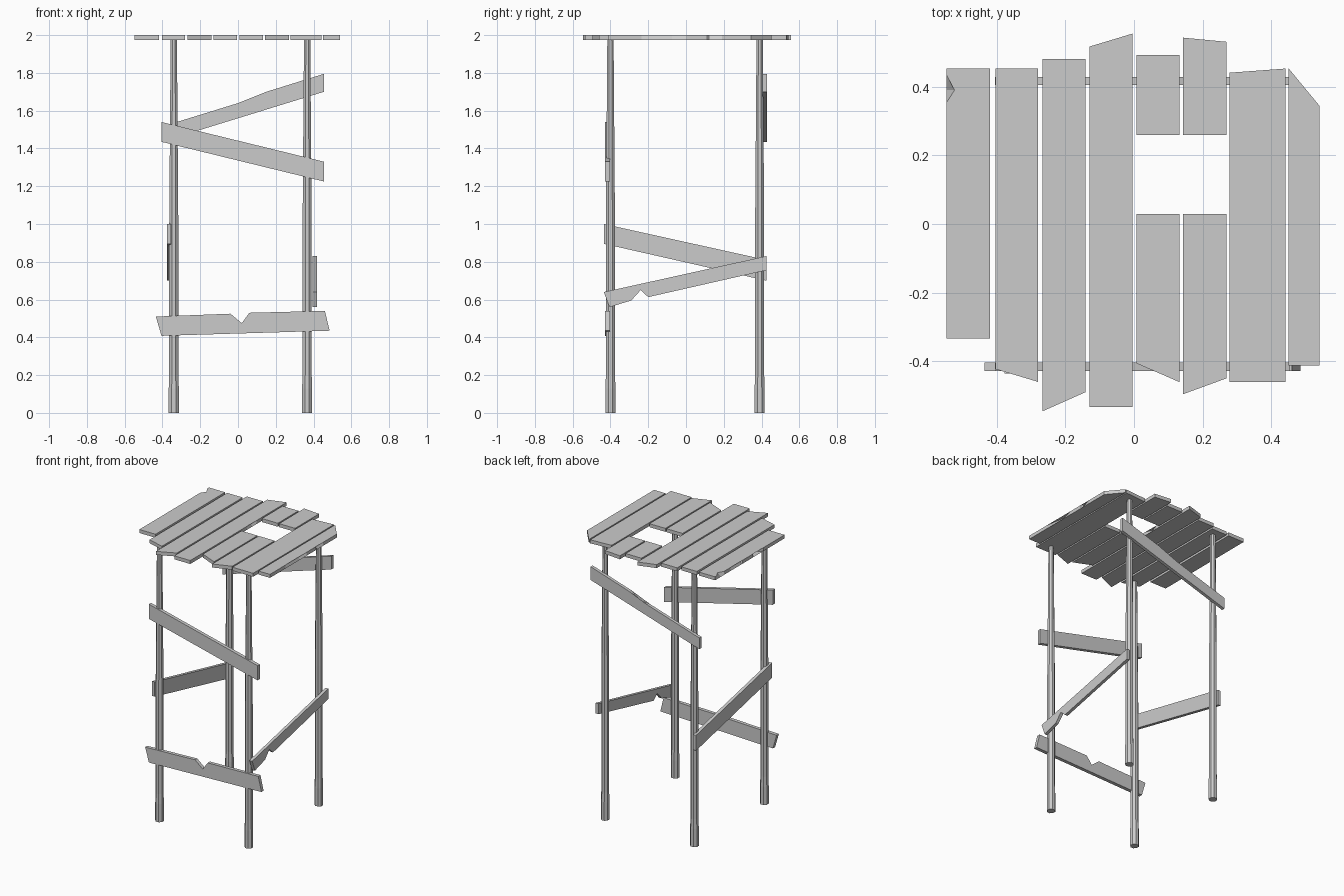
import bpy, bmesh, math
from mathutils import Vector

cube = bpy.data.objects.get("Cube")
if cube:
    bpy.data.objects.remove(cube, do_unlink=True)

grey = bpy.data.materials.new("weathered_grey")
grey.use_nodes = True
tone = (0.6, 0.6, 0.6, 1)
grey.diffuse_color = tone
grey.node_tree.nodes["Principled BSDF"].inputs["Base Color"].default_value = tone


def finish(name, bm):
    bmesh.ops.recalc_face_normals(bm, faces=bm.faces[:])
    mesh = bpy.data.meshes.new(name)
    bm.to_mesh(mesh)
    bm.free()
    mesh.materials.append(grey)
    obj = bpy.data.objects.new(name, mesh)
    bpy.context.collection.objects.link(obj)
    return obj


def board(name, outline, place, near, far):
    """Board from an outline; a third value in a point splinters the far edge by that much in x."""
    bm = bmesh.new()
    low = [bm.verts.new(place(p[0], p[1], near)) for p in outline]
    high = [bm.verts.new(place(p[0] + (p[2] if len(p) > 2 else 0), p[1], far)) for p in outline]
    bm.faces.new(low)
    bm.faces.new(high)
    for i in range(len(low)):
        j = (i + 1) % len(low)
        bm.faces.new((low[i], low[j], high[j], high[i]))
    bmesh.ops.triangulate(bm, faces=[f for f in bm.faces if len(f.verts) > 4])
    return finish(name, bm)


def flat(a, b, t):
    return Vector((a, b, t))


def facing_y(a, b, t):
    return Vector((a, t, b))


def facing_x(a, b, t):
    return Vector((t, a, b))


# Top planks: left x, right x, back corners, front corners, then damage on each edge
def plank(name, x0, x1, back, front, left_edge=(), right_edge=()):
    outline = [(x0, back[0]), *left_edge, (x0, front[0]), (x1, front[1]), *right_edge, (x1, back[1])]
    board(name, outline, flat, 1.975, 2.0)


L = -0.547
plank("plank_1", L, -0.419, (.453, .453), (-.333, -.333),
      [(L, .435), (L, .39, .024), (L, .353), (L, .28), (L, .15, .03), (L, .145), (L, .026),
       (-.486, -.035), (L, -.093), (L, -.265)])
plank("plank_2", -.403, -.28, (.453, .453), (-.423, -.46))
plank("plank_3", -.267, -.141, (.481, .481), (-.546, -.49))
plank("plank_4", -.13, -.004, (.517, .555), (-.534, -.534), (),
      [(-.004, .108), (-.004, .17, -.024), (-.004, .215)])
plank("plank_5_back", .007, .133, (.493, .493), (.26, .26))
plank("plank_5_front", .007, .133, (.029, .029), (-.406, -.461))
plank("plank_6_back", .143, .269, (.543, .531), (.26, .26))
plank("plank_6_front", .143, .269, (.029, .029), (-.496, -.45))
plank("plank_7", .279, .442, (.441, .453), (-.461, -.461))
R = 0.541
plank("plank_8", .451, R, (.453, .344), (-.412, -.412), (),
      [(R, -.235), (R, -.073, -.027), (R, 0), (R, .11), (R, .122, -.023), (R, .19)])

# Braces nailed across the four sides
board("front_lower_brace",
      [(-.435, .51), (-.04, .525), (.02, .475), (.06, .53), (.46, .54), (.485, .435), (-.405, .408)],
      facing_y, -.428, -.403)
board("front_upper_brace", [(-.405, 1.54), (.455, 1.33), (.455, 1.225), (-.405, 1.435)],
      facing_y, -.428, -.403)
board("back_brace",
      [(-.405, 1.515), (0, 1.64), (.08, 1.645), (.15, 1.70), (.455, 1.795), (.455, 1.70), (-.405, 1.435)],
      facing_y, .405, .428)
board("left_brace",
      [(-.435, .64), (.425, .83), (.425, .755), (-.2, .613), (-.24, .65), (-.29, .595), (-.405, .56)],
      facing_x, .395, .417)
board("right_brace", [(-.435, 1.0), (.425, .81), (.425, .70), (-.435, .895)],
      facing_x, -.377, -.354)


# Legs: eight sided poles that thin towards the top
def leg(name, x, y, sides=8):
    bm = bmesh.new()
    rings = []
    for z, r in ((0, .029), (.13, .029), (.2, .026), (1.0, .026), (1.25, .024), (1.98, .018)):
        rings.append([bm.verts.new((x + r * math.cos((i + .5) * math.tau / sides),
                                    y + r * math.sin((i + .5) * math.tau / sides), z))
                      for i in range(sides)])
    bm.faces.new(rings[0])
    bm.faces.new(rings[-1])
    for a, b in zip(rings, rings[1:]):
        for i in range(sides):
            j = (i + 1) % sides
            bm.faces.new((a[i], a[j], b[j], b[i]))
    finish(name, bm)


for side, x in (("right", -.34), ("left", .366)):
    for end, y in (("front", -.4), ("back", .39)):
        leg(f"{end}_{side}_leg", x, y)
